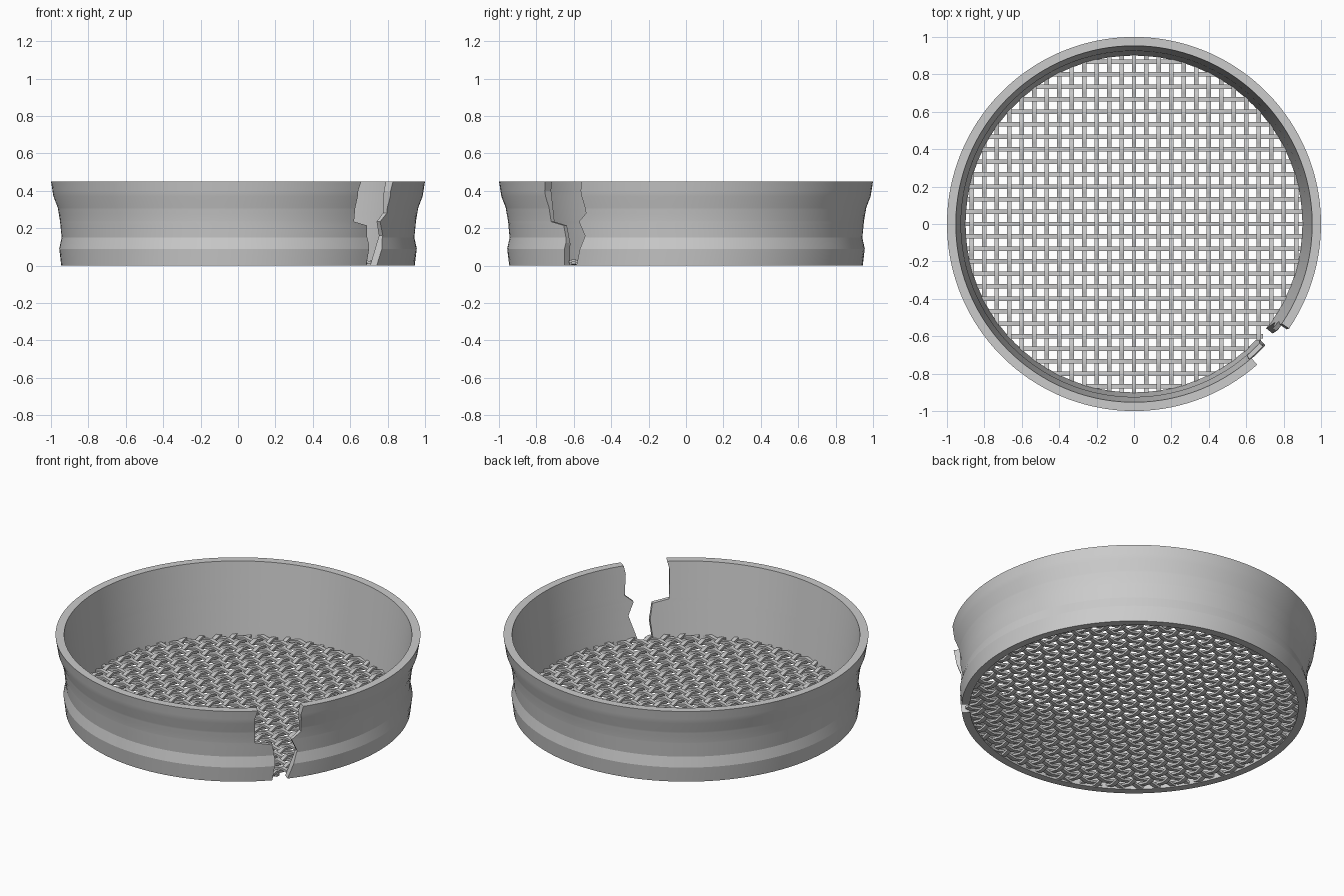
import bpy, math

if "Cube" in bpy.data.objects:
    bpy.data.objects.remove(bpy.data.objects["Cube"])

def make_object(name, verts, faces, angle):
    mesh = bpy.data.meshes.new(name)
    mesh.from_pydata(verts, [], faces)
    obj = bpy.data.objects.new(name, mesh)
    bpy.context.collection.objects.link(obj)
    bpy.ops.object.select_all(action='DESELECT')
    bpy.context.view_layer.objects.active = obj
    obj.select_set(True)
    bpy.ops.object.mode_set(mode='EDIT')
    bpy.ops.mesh.select_all(action='SELECT')
    bpy.ops.mesh.normals_make_consistent(inside=False)
    bpy.ops.object.mode_set(mode='OBJECT')
    bpy.ops.object.shade_smooth_by_angle(angle=math.radians(angle))
    return obj

def lerp_table(table, z):
    for (z0, v0), (z1, v1) in zip(table, table[1:]):
        if z <= z1:
            return v0 + (v1 - v0) * (z - z0) / (z1 - z0)
    return table[-1][1]

# Broken rim: outer and inner profiles, and the two jagged edges in degrees
OUTER = [(0, .945), (.09, .956), (.15, .943), (.24, .952), (.31, .964), (.37, .987), (.45, 1.0)]
INNER = [(0, .90), (.45, .953)]
LEFT_BREAK = [(0, -43.5), (.12, -42.6), (.215, -43.5), (.235, -49.3), (.30, -49.4),
              (.40, -49.6), (.45, -48.8)]
RIGHT_BREAK = [(0, -38.3), (.16, -34.9), (.235, -37.0), (.28, -33.9), (.40, -34.6), (.45, -34.0)]
SEGMENTS = 128

levels = sorted({z for t in (OUTER, LEFT_BREAK, RIGHT_BREAK) for z, _ in t})
section = [(z, OUTER) for z in levels] + [(z, INNER) for z in reversed(levels)]
n = len(section)
verts, faces = [], []
for i in range(SEGMENTS + 1):
    for z, table in section:
        start = lerp_table(RIGHT_BREAK, z)
        end = lerp_table(LEFT_BREAK, z) + 360
        a = math.radians(start + (end - start) * i / SEGMENTS)
        r = lerp_table(table, z)
        verts.append((r * math.cos(a), r * math.sin(a), z))
for i in range(SEGMENTS):
    for j in range(n):
        k = (j + 1) % n
        faces.append((i * n + j, i * n + k, (i + 1) * n + k, (i + 1) * n + j))
for base in (0, SEGMENTS * n):
    for j in range(len(levels) - 1):
        faces.append((base + j, base + j + 1, base + n - 2 - j, base + n - 1 - j))
make_object("broken_rim", verts, faces, 12)

# Woven sieve mesh: wires pass over and under each other at every crossing
PITCH, WIDTH, THICK, RADIUS = .0667, .024, .014, .915

def weave(name, along_x):
    verts, faces = [], []
    for w in range(-13, 14):
        c = w * PITCH
        if abs(c) > RADIUS - .02:
            continue
        half = math.sqrt(RADIUS ** 2 - c * c)
        steps = [s / 2 * PITCH for s in range(-28, 29) if abs(s / 2 * PITCH) < half - .005]
        first = len(verts)
        points = [-half] + steps + [half]
        for t in points:
            phase = math.cos(math.pi * (t / PITCH + w))
            z = .018 + .008 * phase * (1 if along_x else -1)
            for d, h in ((-1, -1), (1, -1), (1, 1), (-1, 1)):
                p = c + d * WIDTH / 2
                zz = z + h * THICK / 2
                verts.append((t, p, zz) if along_x else (p, t, zz))
        last = first + 4 * (len(points) - 1)
        for b in range(first, last, 4):
            for j in range(4):
                k = (j + 1) % 4
                faces.append((b + j, b + k, b + 4 + k, b + 4 + j))
        faces += [tuple(range(first, first + 4)), tuple(range(last, last + 4))]
    make_object(name, verts, faces, 30)

weave("cross_wires", True)
weave("lengthwise_wires", False)
